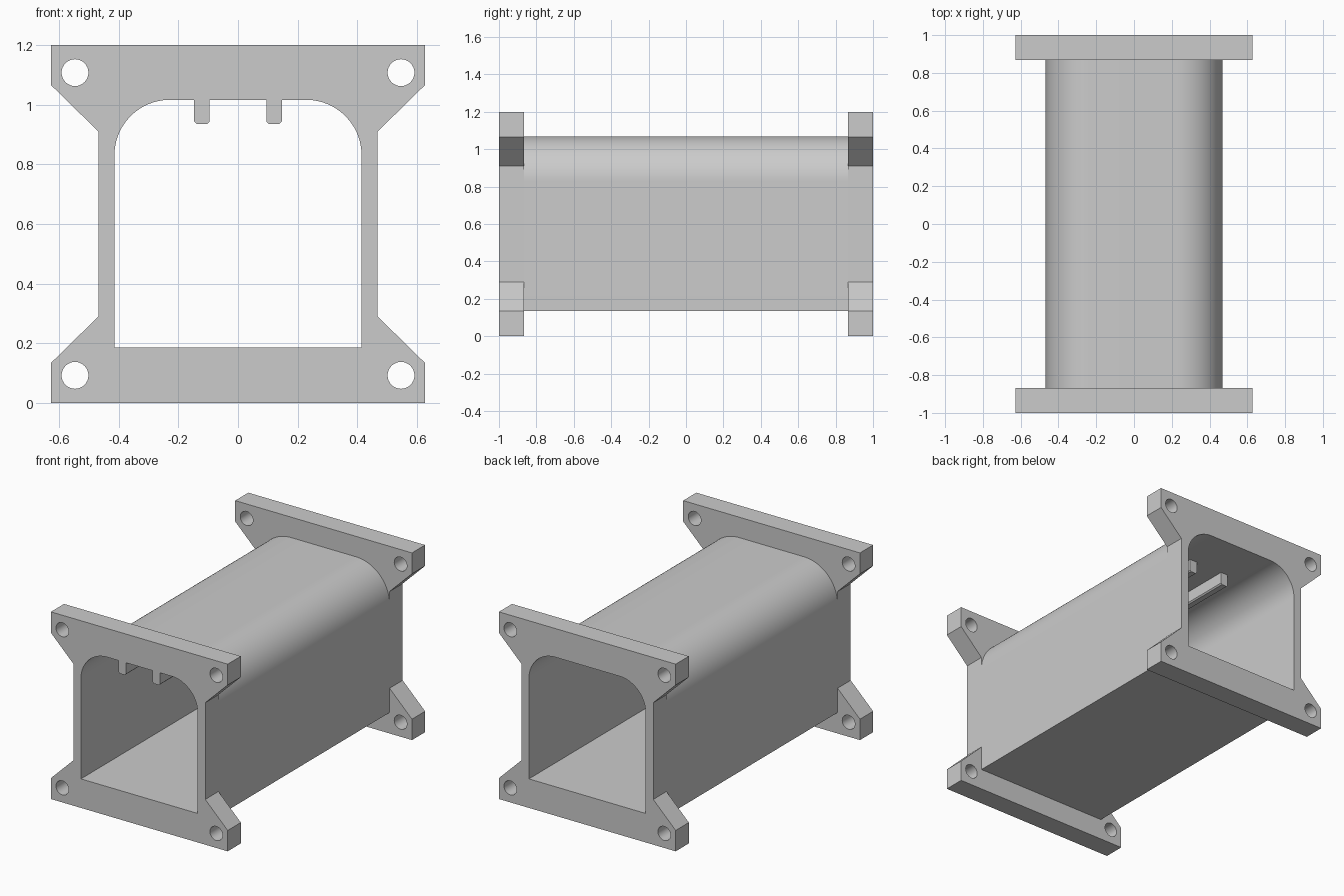
import bpy, bmesh, math

if "Cube" in bpy.data.objects:
    bpy.data.objects.remove(bpy.data.objects["Cube"])

HALF, INNER_Y = 1.0, 0.867      # duct half length, inner face of the flanges
WEB_X, MID_Z = 0.468, 0.60

grey = bpy.data.materials.new("light_grey")
grey.diffuse_color = (0.6, 0.6, 0.6, 1)
grey.use_nodes = True
grey.node_tree.nodes["Principled BSDF"].inputs["Base Color"].default_value = grey.diffuse_color


def arch(hx, z0, z1, r, n=24):
    """Rectangle profile with rounded upper corners."""
    pts = [(-hx, z0), (hx, z0)]
    for cx, start in ((hx - r, 0), (r - hx, 90)):
        for i in range(n + 1):
            a = math.radians(start + 90 * i / n)
            pts.append((cx + r * math.cos(a), z1 - r + r * math.sin(a)))
    return pts


def circle(cx, cz, r, n=32):
    return [(cx + r * math.cos(2 * math.pi * i / n),
             cz + r * math.sin(2 * math.pi * i / n)) for i in range(n)]


def build(name, loops, y0, y1, caps=True):
    """Extrude loops along y; the first is the outline, the rest are holes."""
    bm = bmesh.new()
    ends = []
    for y in (y0, y1):
        rings = [[bm.verts.new((x, y, z)) for x, z in lp] for lp in loops]
        ends.append(rings)
    for a, b in zip(*ends):
        for i in range(len(a)):
            j = (i + 1) % len(a)
            bm.faces.new((a[i], a[j], b[j], b[i]))
    if caps:
        for rings in ends:
            edges = [bm.edges.get((r[i - 1], r[i])) for r in rings for i in range(len(r))]
            bmesh.ops.triangle_fill(bm, edges=edges, use_beauty=True,
                                    normal=(0, -1, 0))
    bmesh.ops.recalc_face_normals(bm, faces=bm.faces)
    if not caps:
        # open walls: outline faces out, hole walls face the hollow
        bm.normal_update()
        n_out = len(loops[0])
        bm.faces.ensure_lookup_table()
        for k, part in enumerate((bm.faces[:n_out], bm.faces[n_out:])):
            up = max(part, key=lambda f: f.calc_center_median().z)
            if (up.normal.z > 0) != (k == 0):
                bmesh.ops.reverse_faces(bm, faces=part)
    me = bpy.data.meshes.new(name)
    bm.to_mesh(me)
    bm.free()
    me.materials.append(grey)
    ob = bpy.data.objects.new(name, me)
    bpy.context.collection.objects.link(ob)
    bpy.context.view_layer.objects.active = ob
    ob.select_set(True)
    bpy.ops.object.shade_smooth_by_angle(angle=math.radians(30))
    ob.select_set(False)
    return ob


opening = arch(0.414, 0.186, 1.016, 0.186)
shell = arch(WEB_X, 0.134, 1.069, 0.24)

# Flange outline: square with a wide notch on each side
quarter = [(0.627, 0.0), (0.627, 0.134), (WEB_X, 0.29)]
right = quarter + [(x, 2 * MID_Z - z) for x, z in reversed(quarter)]
outline = right + [(-x, z) for x, z in reversed(right)]
holes = [circle(sx * 0.546, MID_Z + sz * 0.507, 0.045)
         for sx in (-1, 1) for sz in (-1, 1)]

# Duct walls between the flanges
build("duct", [shell, opening], -INNER_Y, INNER_Y, caps=False)

# End flanges with bolt holes
build("front_flange", [outline, opening] + holes, -HALF, -INNER_Y)
build("back_flange", [outline, opening] + holes, INNER_Y, HALF)

# Two rails hanging from the ceiling, stopping short of the back
c = 0.008
for side, x in (("left", -0.121), ("right", 0.121)):
    l, r, b, t = x - 0.026, x + 0.026, 0.935, 1.016
    build(side + "_rail",
          [[(l, t), (l, b + c), (l + c, b), (r - c, b), (r, b + c), (r, t)]],
          -HALF, 0.70)
